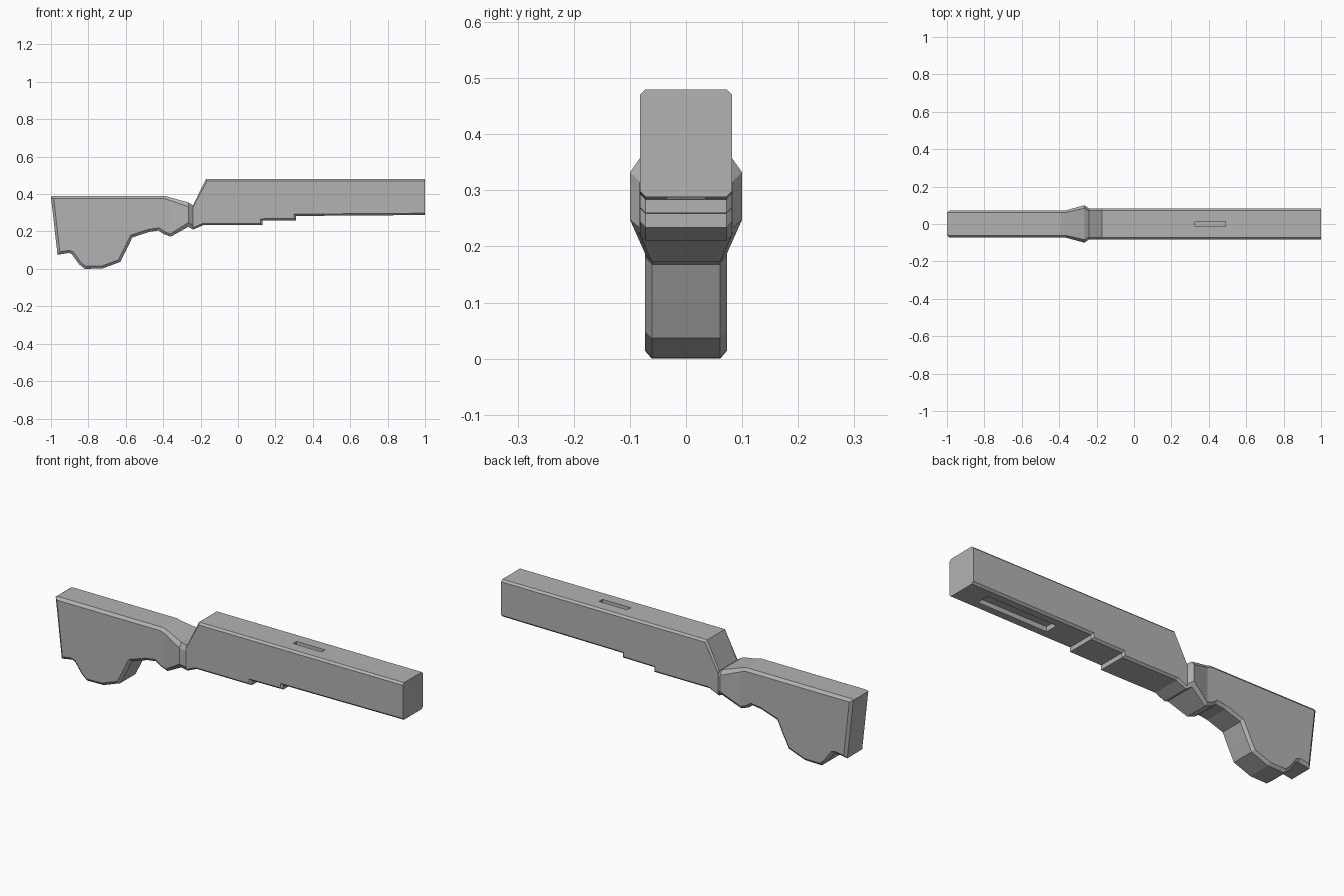
import bpy, bmesh
from mathutils import Vector

if "Cube" in bpy.data.objects:
    bpy.data.objects.remove(bpy.data.objects["Cube"])

grey = bpy.data.materials.new("matte_grey")
grey.diffuse_color = (0.45, 0.45, 0.45, 1)
grey.use_nodes = True
grey.node_tree.nodes["Principled BSDF"].inputs["Base Color"].default_value = grey.diffuse_color


def inset(points, depth, keep_x):
    """Miter-inset a clockwise outline; kept points only move in z."""
    result = []
    n = len(points)
    for i in range(n):
        p = Vector(points[i])
        a = (p - Vector(points[i - 1])).normalized()
        b = (Vector(points[(i + 1) % n]) - p).normalized()
        na, nb = Vector((a.y, -a.x)), Vector((b.y, -b.x))
        m = (na + nb) / max(1 + na.dot(nb), 0.5)
        q = p + m * depth(p.x)
        if keep_x(p.x):
            q.x = p.x
            q.y = p.y + (depth(p.x) if m.y > 0 else -depth(p.x))
        result.append(q)
    return result


def chamfered_slab(name, points, width, bevel, depth, keep_x):
    """Side profile extruded across y with chamfered side edges."""
    bm = bmesh.new()
    inner = inset(points, depth, keep_x)
    rings = []
    for pts, y in ((inner, -width), (points, bevel - width),
                   (points, width - bevel), (inner, width)):
        rings.append([bm.verts.new((p[0], y, p[1])) for p in pts])
    n = len(points)
    for r, s in zip(rings, rings[1:]):
        for i in range(n):
            j = (i + 1) % n
            bm.faces.new((r[i], r[j], s[j], s[i]))
    bm.faces.new(rings[0])
    bm.faces.new(rings[-1])
    bmesh.ops.recalc_face_normals(bm, faces=bm.faces)
    return bm


def finish(name, bm):
    mesh = bpy.data.meshes.new(name)
    bmesh.ops.recalc_face_normals(bm, faces=bm.faces)
    bm.to_mesh(mesh)
    bm.free()
    mesh.materials.append(grey)
    obj = bpy.data.objects.new(name, mesh)
    bpy.context.collection.objects.link(obj)
    return obj


# Stock with curved grip underside and flared collar
stock_outline = [
    (-1.0, 0.385), (-0.99, 0.39), (-0.39, 0.39), (-0.265, 0.355),
    (-0.24, 0.338), (-0.24, 0.21), (-0.265, 0.225), (-0.36, 0.172),
    (-0.40, 0.187), (-0.425, 0.205), (-0.475, 0.198), (-0.565, 0.168),
    (-0.595, 0.105), (-0.63, 0.037), (-0.725, 0.002), (-0.82, 0.0),
    (-0.85, 0.025), (-0.89, 0.08), (-0.905, 0.085), (-0.965, 0.075)]
bm = chamfered_slab("stock", stock_outline, 0.073, 0.012,
                    lambda x: 0.023 if x > -0.3 else 0.014,
                    lambda x: x > -0.3)
for cut in (-0.365, -0.265):
    bmesh.ops.bisect_plane(bm, geom=bm.verts[:] + bm.edges[:] + bm.faces[:],
                           dist=1e-4, plane_co=(cut, 0, 0), plane_no=(1, 0, 0))
for v in bm.verts:
    if v.co.x > -0.25:
        v.co.y *= 1.13
    elif v.co.x > -0.3:
        v.co.y *= 1.37
finish("stock", bm)

# Long body with stepped underside
body_outline = [
    (-0.24, 0.34), (-0.172, 0.48), (1.0, 0.48), (1.0, 0.288),
    (0.31, 0.283), (0.31, 0.26), (0.13, 0.258), (0.13, 0.234),
    (-0.185, 0.234), (-0.24, 0.21)]
body = finish("long_body", chamfered_slab(
    "long_body", body_outline, 0.082, 0.01, lambda x: 0.01,
    lambda x: x > 0.9 or x < -0.23))


# Recessed slots in the top and the underside
def cut_slot(name, x0, x1, half_y, z0, z1):
    bm = bmesh.new()
    bmesh.ops.create_cube(bm, size=1)
    for v in bm.verts:
        v.co = ((x0 + x1) / 2 + v.co.x * (x1 - x0), v.co.y * 2 * half_y,
                (z0 + z1) / 2 + v.co.z * (z1 - z0))
    cutter = finish(name, bm)
    cutter.hide_render = True
    cutter.hide_viewport = True
    mod = body.modifiers.new(name, 'BOOLEAN')
    mod.operation = 'DIFFERENCE'
    mod.solver = 'EXACT'
    mod.object = cutter


cut_slot("top_slot_cutter", 0.325, 0.488, 0.014, 0.46, 0.52)
cut_slot("under_slot_cutter", 0.478, 0.876, 0.034, 0.22, 0.31)
